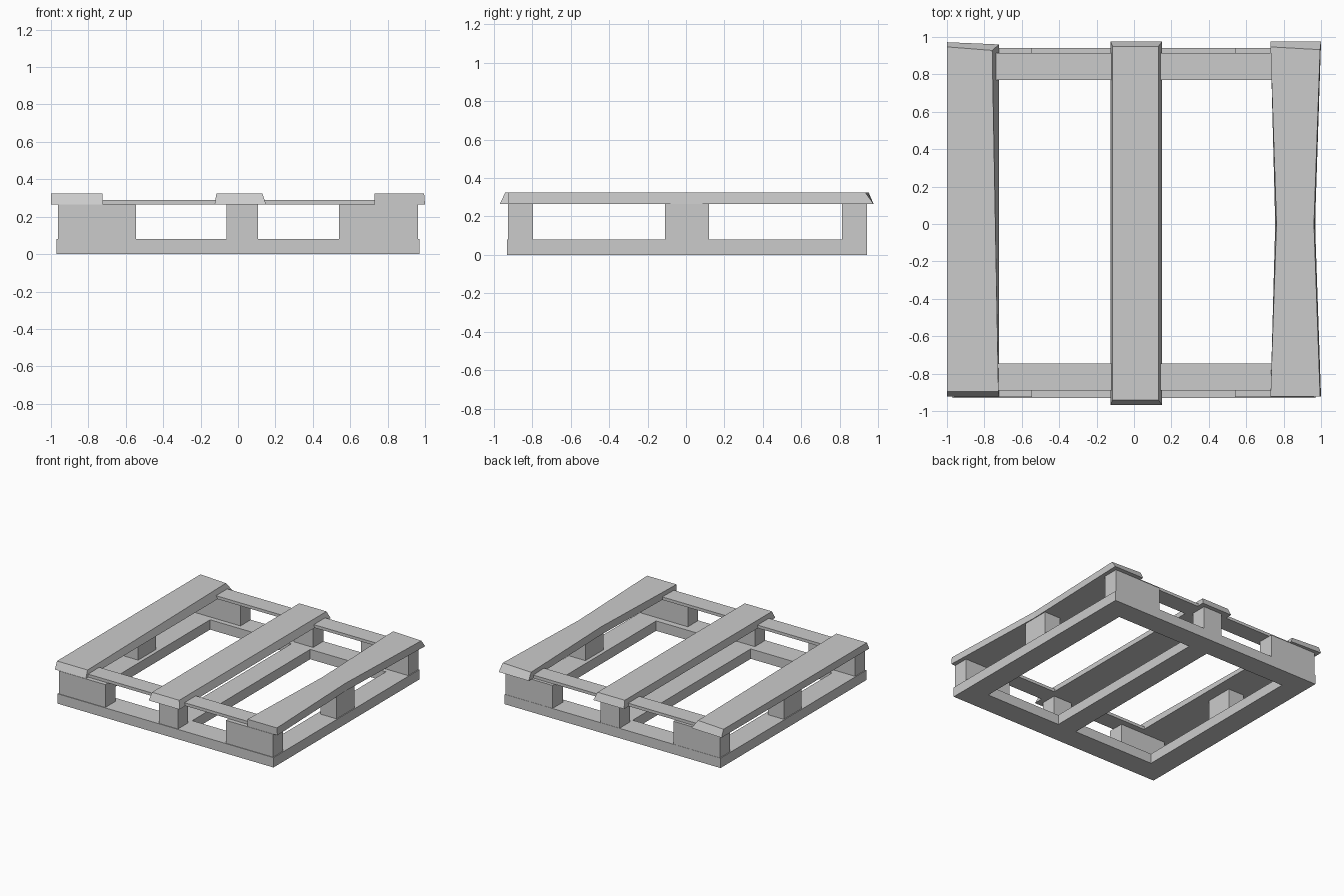
import bpy, bmesh

if "Cube" in bpy.data.objects:
    bpy.data.objects.remove(bpy.data.objects["Cube"])

def loft(name, bottom, top, z0, z1):
    """Plank between a bottom outline and a top outline (counter-clockwise)."""
    bm = bmesh.new()
    lo = [bm.verts.new((x, y, z0)) for x, y in bottom]
    hi = [bm.verts.new((x, y, z1)) for x, y in top]
    n = len(lo)
    bm.faces.new(lo[::-1])
    bm.faces.new(hi)
    for i in range(n):
        j = (i + 1) % n
        bm.faces.new((lo[i], lo[j], hi[j], hi[i]))
    bmesh.ops.recalc_face_normals(bm, faces=bm.faces[:])
    me = bpy.data.meshes.new(name)
    bm.to_mesh(me)
    bm.free()
    ob = bpy.data.objects.new(name, me)
    bpy.context.collection.objects.link(ob)
    return ob

def box(name, x0, x1, y0, y1, z0, z1):
    r = [(x0, y0), (x1, y0), (x1, y1), (x0, y1)]
    return loft(name, r, r, z0, z1)

Z_BASE, Z_BLOCK, Z_STRINGER, Z_TOP = 0.08, 0.266, 0.29, 0.325

# bottom frame
box("base_front", -0.97, 0.97, -0.93, -0.745, 0, Z_BASE)
box("base_back", -0.97, 0.97, 0.77, 0.942, 0, Z_BASE)
for side, x0, x1 in (("left", -0.97, -0.79), ("middle", -0.06, 0.11), ("right", 0.79, 0.97)):
    box("base_" + side, x0, x1, -0.745, 0.77, 0, Z_BASE)

# spacer blocks
for row, y0, y1 in (("front", -0.925, -0.795), ("back", 0.81, 0.94)):
    for side, x0, x1 in (("left", -0.963, -0.545), ("middle", -0.062, 0.108), ("right", 0.54, 0.963)):
        box(f"block_{row}_{side}", x0, x1, y0, y1, Z_BASE, Z_BLOCK)
box("block_mid_left", -0.963, -0.82, -0.11, 0.12, Z_BASE, Z_BLOCK)
box("block_mid_right", 0.82, 0.963, -0.11, 0.12, Z_BASE, Z_BLOCK)

# thin cross boards under the deck
box("cross_board_front", -0.74, 0.77, -0.89, -0.745, Z_BLOCK, Z_STRINGER)
box("cross_board_back", -0.77, 0.77, 0.77, 0.915, Z_BLOCK, Z_STRINGER)

# worn deck planks
loft("deck_plank_left",
     [(-1, -0.922), (-0.722, -0.922), (-0.722, 0.96), (-1, 0.972)],
     [(-1, -0.895), (-0.725, -0.895), (-0.758, 0.928), (-1, 0.947)], Z_BLOCK, Z_TOP)
loft("deck_plank_middle",
     [(-0.125, -0.967), (0.15, -0.967), (0.15, 0.975), (-0.125, 0.975)],
     [(-0.115, -0.94), (0.13, -0.94), (0.13, 0.95), (-0.115, 0.95)], Z_BLOCK, Z_TOP)
loft("deck_plank_right",
     [(0.73, -0.922), (1, -0.922), (0.968, 0), (1, 0.975), (0.73, 0.975), (0.755, 0)],
     [(0.73, -0.922), (0.995, -0.922), (0.962, 0), (0.995, 0.932), (0.73, 0.947), (0.762, 0)],
     Z_BLOCK, Z_TOP)
